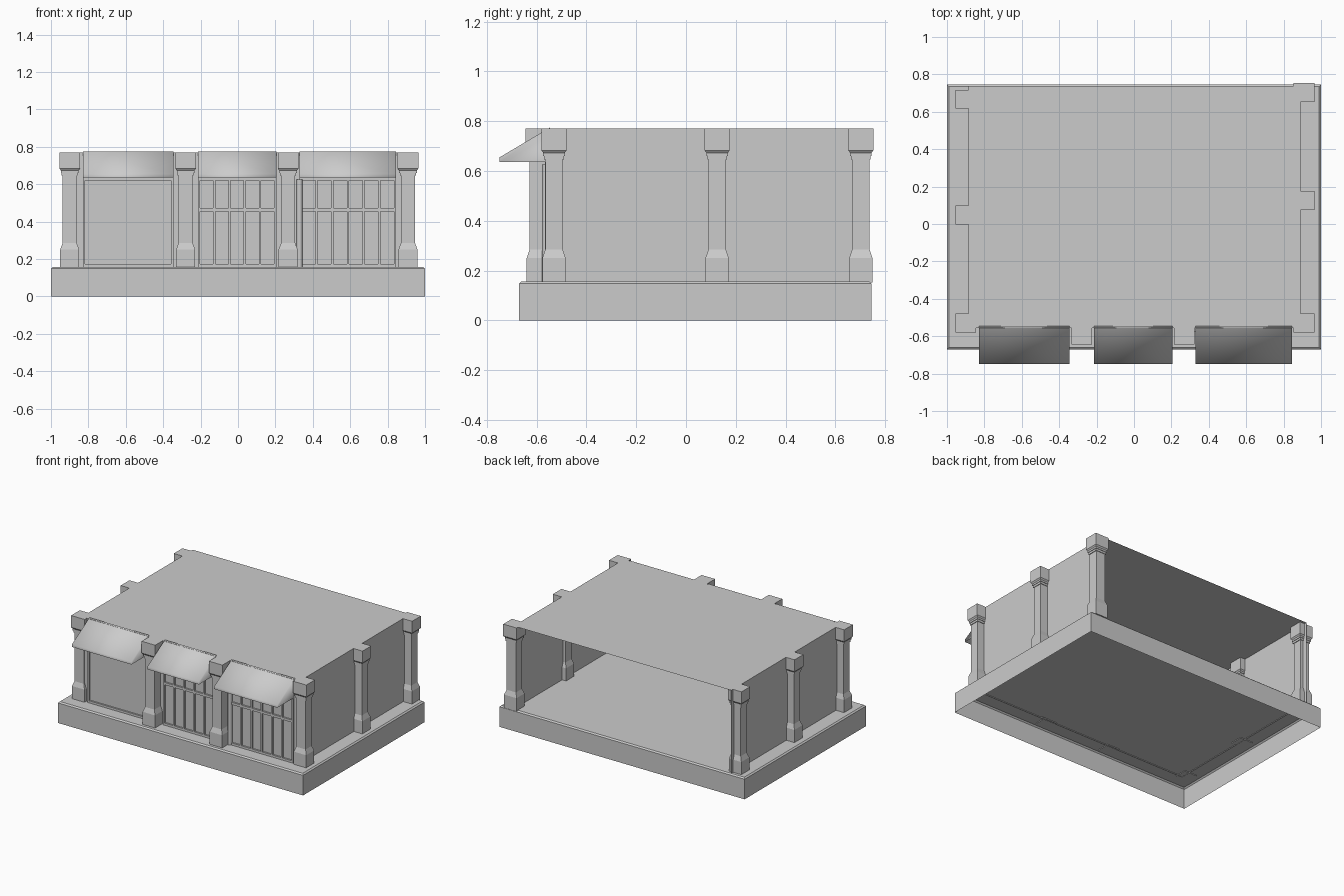
import bpy, bmesh, math

if "Cube" in bpy.data.objects:
    bpy.data.objects.remove(bpy.data.objects["Cube"])


def make(name, verts, faces, smooth=False):
    me = bpy.data.meshes.new(name)
    me.from_pydata(verts, [], faces)
    ob = bpy.data.objects.new(name, me)
    bpy.context.collection.objects.link(ob)
    bm = bmesh.new()
    bm.from_mesh(me)
    bmesh.ops.recalc_face_normals(bm, faces=bm.faces)
    bm.to_mesh(me)
    bm.free()
    for p in me.polygons:
        p.use_smooth = smooth
    return ob


def rings(name, cx, cy, profile, bottom=True):
    """Stack of rectangles (half x, half y, z), closed on top."""
    verts, faces = [], []
    for hx, hy, z in profile:
        verts += [(cx - hx, cy - hy, z), (cx + hx, cy - hy, z),
                  (cx + hx, cy + hy, z), (cx - hx, cy + hy, z)]
    for r in range(len(profile) - 1):
        for i in range(4):
            a, b = r * 4 + i, r * 4 + (i + 1) % 4
            faces.append((a, b, b + 4, a + 4))
    n = len(verts)
    faces.append((n - 4, n - 3, n - 2, n - 1))
    if bottom:
        faces.append((3, 2, 1, 0))
    return make(name, verts, faces)


def box(name, x0, x1, y0, y1, z0, z1):
    hx, hy = (x1 - x0) / 2, (y1 - y0) / 2
    return rings(name, (x0 + x1) / 2, (y0 + y1) / 2, [(hx, hy, z0), (hx, hy, z1)])


# Hollow plinth, open underneath, with a small chamfer round the top
rings("plinth", 0, 0.0375,
      [(1.0, 0.7075, 0), (1.0, 0.7075, 0.148), (0.99, 0.6975, 0.157)], bottom=False)

# Building shell: roof, side walls and front wall, open at the back
X0, X1, Y0, Y1, Z0, Z1 = -0.885, 0.89, -0.555, 0.737, 0.15, 0.77
shell = [(x, y, z) for z in (Z0, Z1) for x, y in ((X0, Y0), (X1, Y0), (X1, Y1), (X0, Y1))]
make("building_shell", shell, [(4, 5, 6, 7), (0, 1, 5, 4), (1, 2, 6, 5), (3, 0, 4, 7)])

# Square pillars with flared foot, stepped neck and block capital
profile = [(w, w, z) for w, z in (
    (0.051, 0.152), (0.051, 0.25), (0.038, 0.285), (0.038, 0.645), (0.043, 0.645),
    (0.043, 0.66), (0.047, 0.66), (0.047, 0.673), (0.055, 0.683), (0.055, 0.77))]
profile = [(hx, hy * 0.92, z) for hx, hy, z in profile]
spots = {"left": [(-0.9, -0.53), (-0.9, 0.048), (-0.9, 0.667)],
         "right": [(0.909, -0.53), (0.909, 0.125), (0.909, 0.702)],
         "front": [(-0.28, -0.593), (0.268, -0.593)]}
for side, places in spots.items():
    for i, (x, y) in enumerate(places):
        rings(f"{side}_pillar_{i + 1}", x, y, profile)

# Shopfront bays: shallow rails and mullions, and an awning above each
bays = [("left", -0.83, -0.345, 1), ("middle", -0.215, 0.205, 5), ("right", 0.33, 0.845, 6)]
for name, x0, x1, panes in bays:
    yf = Y0 - 0.012
    for rail, z in (("bottom", 0.155), ("transom", 0.455), ("top", 0.62)):
        if panes > 1 or rail != "transom":
            box(f"{name}_{rail}_rail", x0, x1, yf, Y0, z, z + 0.018)
    for i in range(panes + 1):
        x = x0 + 0.006 + (x1 - x0 - 0.012) * i / panes
        box(f"{name}_mullion_{i}", x - 0.006, x + 0.006, yf, Y0, 0.155, 0.63)

    # Awning: sloping sheet, short valance and triangular cheeks, open below
    outline = [(-0.545, 0.775), (-0.748, 0.655), (-0.748, 0.635), (-0.555, 0.635)]
    verts = [(x, y, z) for x in (x0, x1) for y, z in outline]
    make(f"{name}_awning", verts,
         [(0, 1, 5, 4), (1, 2, 6, 5), (0, 3, 2, 1), (4, 5, 6, 7)], smooth=True)

# Rounded door jamb beside the right bay
bpy.ops.mesh.primitive_cylinder_add(vertices=12, radius=0.016, depth=0.47,
                                    location=(0.329, -0.562, 0.39))
bpy.context.object.name = "door_jamb"
bpy.ops.object.shade_smooth_by_angle(angle=math.radians(40))
